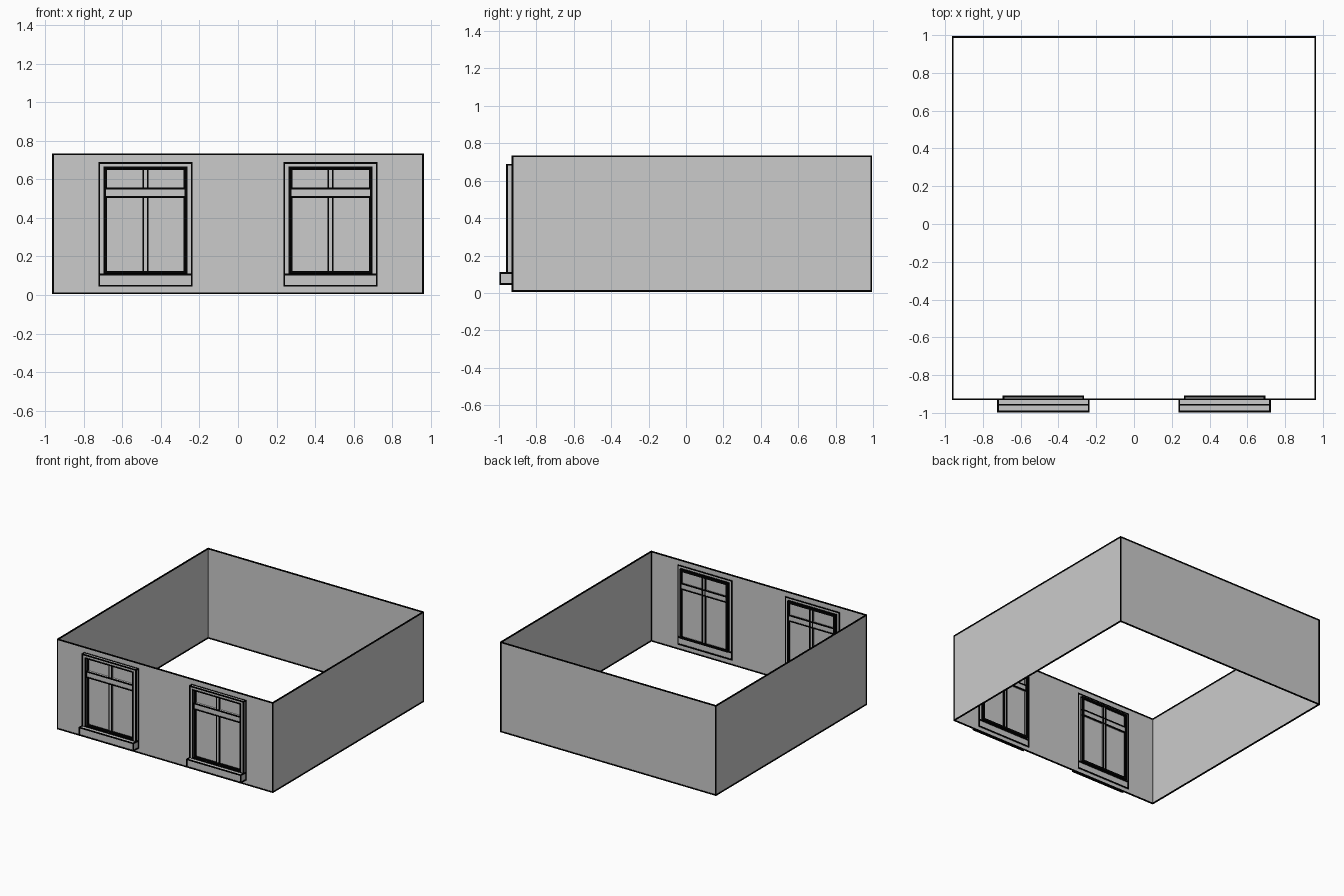
import bpy, bmesh
from mathutils import Vector

if "Cube" in bpy.data.objects:
    bpy.data.objects.remove(bpy.data.objects["Cube"])

W = 0.96                     # half width
ZB, ZT = 0.01, 0.73          # bottom and top of the walls
YF, YB = -0.928, 0.99        # front and back wall planes
CX = 0.48                    # window centre offset
T = 0.009                    # thickness of the dark edge strips


def material(name, v):
    m = bpy.data.materials.new(name)
    m.diffuse_color = (v, v, v, 1)
    m.use_nodes = True
    m.node_tree.nodes["Principled BSDF"].inputs["Base Color"].default_value = m.diffuse_color
    return m


GREY, BLACK = material("grey", 0.57), material("black", 0.0)


def quad(bm, *pts):
    bm.faces.new([bm.verts.new(p) for p in pts])


def add_block(bm, mid, size, mat=0):
    """Axis-aligned box given by its centre and size."""
    vs = bmesh.ops.create_cube(bm, size=1)["verts"]
    for v in vs:
        v.co = Vector(c * s + m for c, s, m in zip(v.co, size, mid))
        for f in v.link_faces:
            f.material_index = mat


def finish(name, bm):
    """Make the object, with dark strips along every sharp or open edge."""
    edges = [[v.co.copy() for v in e.verts] for e in bm.edges
             if len(e.link_faces) < 2 or e.calc_face_angle(0) > 0.1]
    for a, b in edges:
        add_block(bm, (a + b) / 2, [abs(d) + T for d in b - a], 1)
    me = bpy.data.meshes.new(name)
    bm.to_mesh(me)
    bm.free()
    me.materials.append(GREY)
    me.materials.append(BLACK)
    ob = bpy.data.objects.new(name, me)
    bpy.context.collection.objects.link(ob)


def box(name, x, y, z):
    bm = bmesh.new()
    add_block(bm, [sum(r) / 2 for r in (x, y, z)], [r[1] - r[0] for r in (x, y, z)])
    finish(name, bm)


def ring(name, cx, outer, inner, y0, y1):
    """Rectangular frame; outer/inner = (half width, bottom, top)."""
    bm = bmesh.new()
    loops = []
    for (h, b, t), y in ((outer, y0), (outer, y1), (inner, y1), (inner, y0)):
        loops.append([bm.verts.new(p) for p in
                      ((cx - h, y, b), (cx + h, y, b), (cx + h, y, t), (cx - h, y, t))])
    for k in range(4):
        a, b = loops[k], loops[(k + 1) % 4]
        for i in range(4):
            j = (i + 1) % 4
            bm.faces.new((a[i], a[j], b[j], b[i]))
    bmesh.ops.recalc_face_normals(bm, faces=bm.faces[:])
    finish(name, bm)


# Thin walls, open at top and bottom, with two window openings in front
bm = bmesh.new()
quad(bm, (W, YF, ZB), (W, YB, ZB), (W, YB, ZT), (W, YF, ZT))
quad(bm, (W, YB, ZB), (-W, YB, ZB), (-W, YB, ZT), (W, YB, ZT))
quad(bm, (-W, YB, ZB), (-W, YF, ZB), (-W, YF, ZT), (-W, YB, ZT))
HW = 0.24
xs = [-W, -CX - HW, -CX + HW, CX - HW, CX + HW, W]
zs = [ZB, 0.05, 0.685, ZT]
for i in range(5):
    for k in range(3):
        if k == 1 and i in (1, 3):
            continue
        quad(bm, (xs[i], YF, zs[k]), (xs[i + 1], YF, zs[k]),
             (xs[i + 1], YF, zs[k + 1]), (xs[i], YF, zs[k + 1]))
bmesh.ops.remove_doubles(bm, verts=bm.verts[:], dist=1e-5)
# merge T-junctions so that only real edges get strips
bmesh.ops.dissolve_limit(bm, angle_limit=0.02, verts=bm.verts[:], edges=bm.edges[:])
finish("walls", bm)

# Windows
for side, cx in (("left", -CX), ("right", CX)):
    n = side + "_window_"
    # outer casing and slim sash frame
    ring(n + "casing", cx, (0.24, 0.105, 0.685), (0.213, 0.11, 0.662), -0.957, YF)
    ring(n + "sash", cx, (0.211, 0.111, 0.66), (0.203, 0.12, 0.652), -0.94, -0.913)
    # glass pane
    bm = bmesh.new()
    quad(bm, (cx - 0.206, YF, 0.114), (cx + 0.206, YF, 0.114),
         (cx + 0.206, YF, 0.656), (cx - 0.206, YF, 0.656))
    finish(n + "pane", bm)
    # bars
    box(n + "mullion", (cx - 0.012, cx + 0.012), (-0.94, -0.913), (0.115, 0.655))
    box(n + "transom", (cx - 0.208, cx + 0.208), (-0.952, -0.913), (0.508, 0.552))
    # projecting sill
    box(n + "sill", (cx - 0.24, cx + 0.24), (-0.993, YF), (0.048, 0.107))
